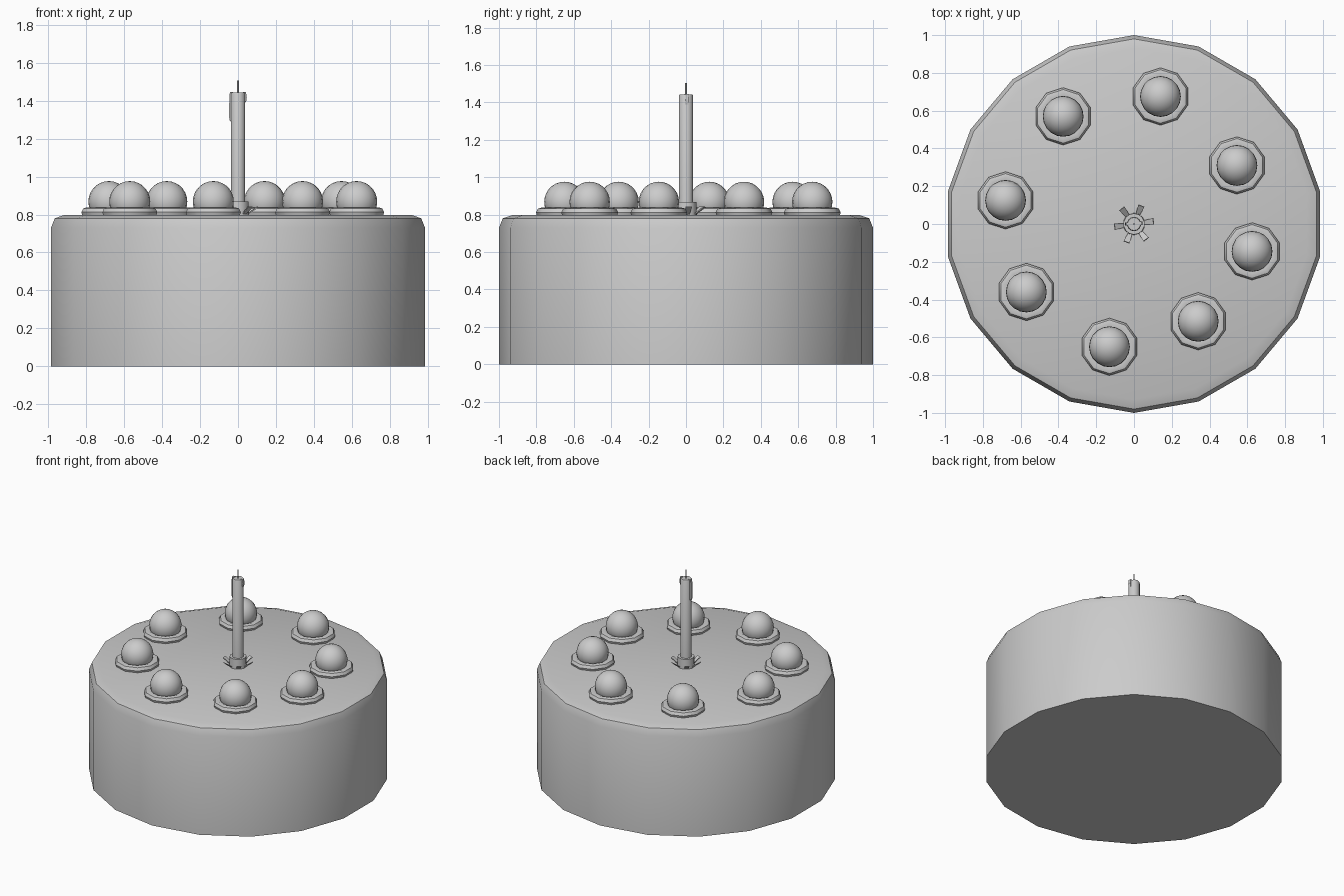
import bpy, bmesh
from math import sin, cos, pi, radians
from mathutils import Matrix, Vector

if "Cube" in bpy.data.objects:
    bpy.data.objects.remove(bpy.data.objects["Cube"])


def finish(bm, name, angle=40):
    bmesh.ops.recalc_face_normals(bm, faces=bm.faces)
    me = bpy.data.meshes.new(name)
    bm.to_mesh(me)
    bm.free()
    ob = bpy.data.objects.new(name, me)
    bpy.context.collection.objects.link(ob)
    bpy.ops.object.select_all(action='DESELECT')
    ob.select_set(True)
    bpy.context.view_layer.objects.active = ob
    bpy.ops.object.shade_smooth_by_angle(angle=radians(angle))
    return ob


def lathe(name, profile, sides, centre=(0, 0), start=pi / 2, closed=False):
    """Revolve (radius, z) points; open profiles get capped ends."""
    bm = bmesh.new()
    rings = [[bm.verts.new((centre[0] + r * cos(start + 2 * pi * i / sides),
                            centre[1] + r * sin(start + 2 * pi * i / sides), z))
              for i in range(sides)] for r, z in profile]
    pairs = list(zip(rings, rings[1:]))
    if closed:
        pairs.append((rings[-1], rings[0]))
    else:
        bm.faces.new(rings[0])
        bm.faces.new(rings[-1])
    for a, b in pairs:
        for i in range(sides):
            j = (i + 1) % sides
            bm.faces.new((a[i], a[j], b[j], b[i]))
    return finish(bm, name)


def prism(name, outline, thickness, matrix):
    """Extrude a local XY outline along local Z, then place it."""
    bm = bmesh.new()
    low = [bm.verts.new(matrix @ Vector((x, y, -thickness / 2))) for x, y in outline]
    high = [bm.verts.new(matrix @ Vector((x, y, thickness / 2))) for x, y in outline]
    bm.faces.new(low)
    bm.faces.new(high)
    n = len(outline)
    for i in range(n):
        j = (i + 1) % n
        bm.faces.new((low[i], low[j], high[j], high[i]))
    return finish(bm, name, 30)


# Cake body with a softened top rim
lathe("cake_body", [(1, 0), (1, 0.73), (0.98, 0.78), (0.93, 0.797)], 18)

# Cream rings, each topped with a ball
spots = [(0.14, 0.675), (-0.375, 0.57), (-0.68, 0.125), (-0.57, -0.36),
         (-0.13, -0.65), (0.34, -0.515), (0.625, -0.145), (0.545, 0.31)]
for k, (x, y) in enumerate(spots):
    lathe(f"cream_ring_{k}", [(0.085, 0.79), (0.145, 0.79), (0.152, 0.812),
                              (0.142, 0.832), (0.12, 0.838), (0.085, 0.825)],
          10, (x, y), closed=True)
    bm = bmesh.new()
    bmesh.ops.create_uvsphere(bm, u_segments=20, v_segments=14, radius=0.108,
                              matrix=Matrix.Translation((x, y, 0.868)))
    finish(bm, f"cherry_{k}")

# Candle and wick
lathe("candle", [(0.038, 0.79), (0.038, 1.435), (0.034, 1.443)], 14)
lathe("wick", [(0.005, 1.43), (0.005, 1.505)], 6)

# Wax drips hanging down the left and right of the candle
for name, angle, bottom, depth in (("long_drip", 180, 1.29, 0.016),
                                   ("short_drip", 5, 1.39, 0.014)):
    place = (Matrix.Rotation(radians(angle), 4, 'Z') @ Matrix.Translation((0.036, 0, 0))
             @ Matrix.Rotation(pi / 2, 4, 'X'))
    prism(name, [(-0.01, 1.446), (depth * 0.4, 1.446), (depth * 0.6, 1.42),
                 (depth * 0.7, bottom + 0.025), (depth * 0.4, bottom),
                 (-0.004, bottom + 0.005)], 0.018, place)

# Candle holder with six upturned petals
lathe("candle_holder", [(0.058, 0.79), (0.056, 0.868), (0.037, 0.868)], 14)
for k in range(6):
    place = (Matrix.Rotation(radians(8 + 60 * k), 4, 'Z')
             @ Matrix.Translation((0.045, 0, 0.797))
             @ Matrix.Rotation(radians(-36), 4, 'Y'))
    prism(f"holder_petal_{k}", [(0, -0.01), (0.073, -0.017), (0.073, 0.017), (0, 0.01)],
          0.006, place)
